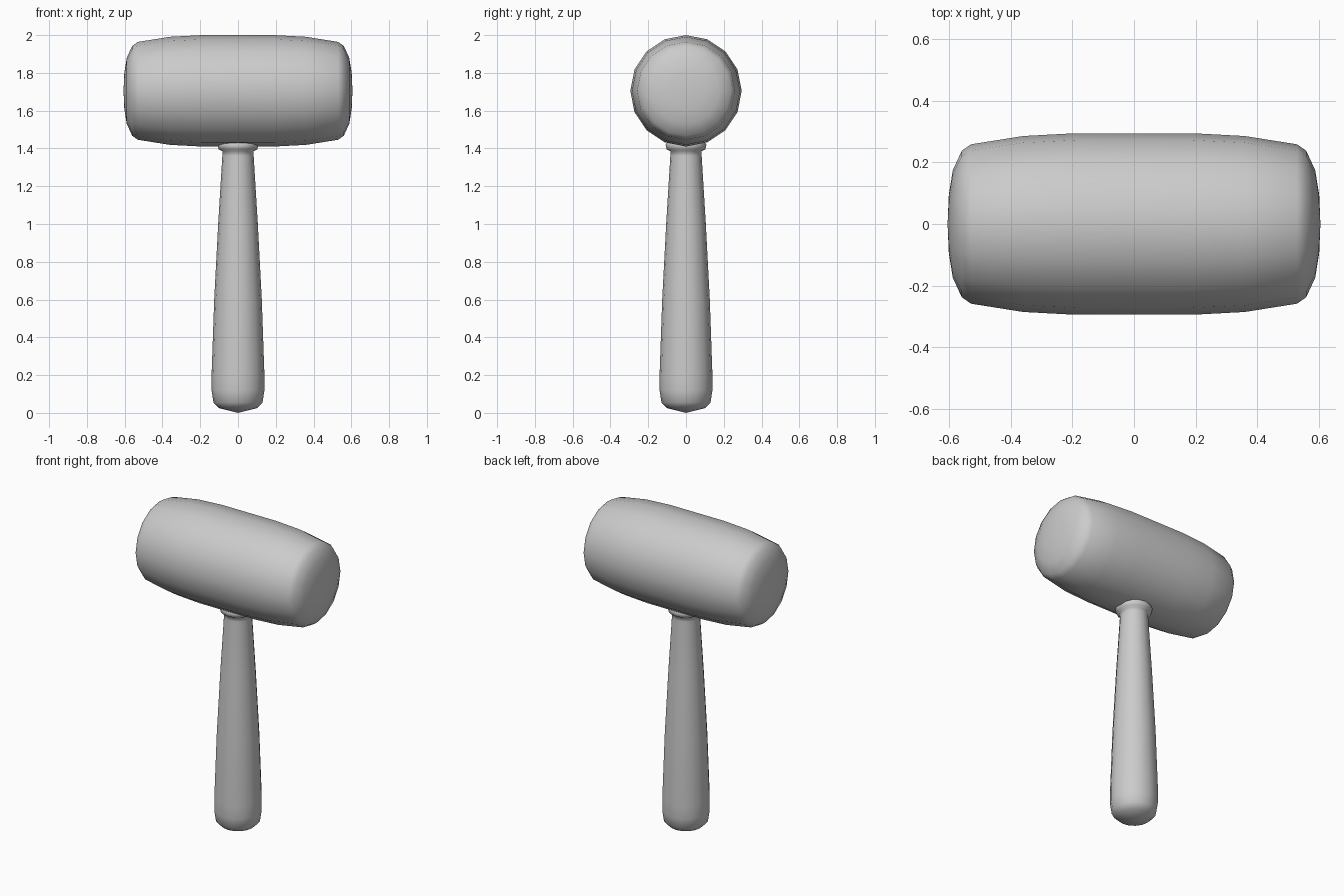
import bpy, bmesh, math
from mathutils import Matrix

if "Cube" in bpy.data.objects:
    bpy.data.objects.remove(bpy.data.objects["Cube"])

grey = bpy.data.materials.new("plain_grey")
grey.diffuse_color = (0.6, 0.6, 0.6, 1)
grey.use_nodes = True
grey.node_tree.nodes["Principled BSDF"].inputs["Base Color"].default_value = grey.diffuse_color


def lathe(name, profile, sides, matrix):
    """Revolve (radius, height) points about z, then place with matrix."""
    bm = bmesh.new()
    rings = []
    for r, h in profile:
        n = 1 if r == 0 else sides
        rings.append([bm.verts.new((r * math.cos(2 * math.pi * i / sides),
                                    r * math.sin(2 * math.pi * i / sides), h))
                      for i in range(n)])
    for a, b in zip(rings, rings[1:]):
        for i in range(sides):
            j = (i + 1) % sides
            if len(a) == 1:
                bm.faces.new((a[0], b[j], b[i]))
            elif len(b) == 1:
                bm.faces.new((a[i], a[j], b[0]))
            else:
                bm.faces.new((a[i], a[j], b[j], b[i]))
    bm.transform(matrix)
    bmesh.ops.recalc_face_normals(bm, faces=bm.faces)
    for f in bm.faces:
        f.smooth = True
    mesh = bpy.data.meshes.new(name)
    bm.to_mesh(mesh)
    bm.free()
    mesh.materials.append(grey)
    ob = bpy.data.objects.new(name, mesh)
    bpy.context.collection.objects.link(ob)
    return ob


# Barrel-shaped head with gently domed ends, lying along x
half = [(0.295, 0.19), (0.286, 0.36), (0.259, 0.53), (0.238, 0.56),
        (0.175, 0.589), (0.095, 0.602), (0, 0.606)]
barrel = [(r, -h) for r, h in reversed(half)] + half
lathe("mallet_head", barrel, 16,
      Matrix.Translation((0, 0, 1.705)) @ Matrix.Rotation(math.pi / 2, 4, 'Y'))

# Tapered handle with rounded butt and a small collar under the head
grip = [(0, 0), (0.1, 0.025), (0.13, 0.055), (0.14, 0.12), (0.14, 0.2),
        (0.126, 0.6), (0.105, 1.0), (0.083, 1.36), (0.083, 1.385),
        (0.102, 1.395), (0.108, 1.42), (0.09, 1.45), (0, 1.46)]
lathe("handle", grip, 16, Matrix.Identity(4))
